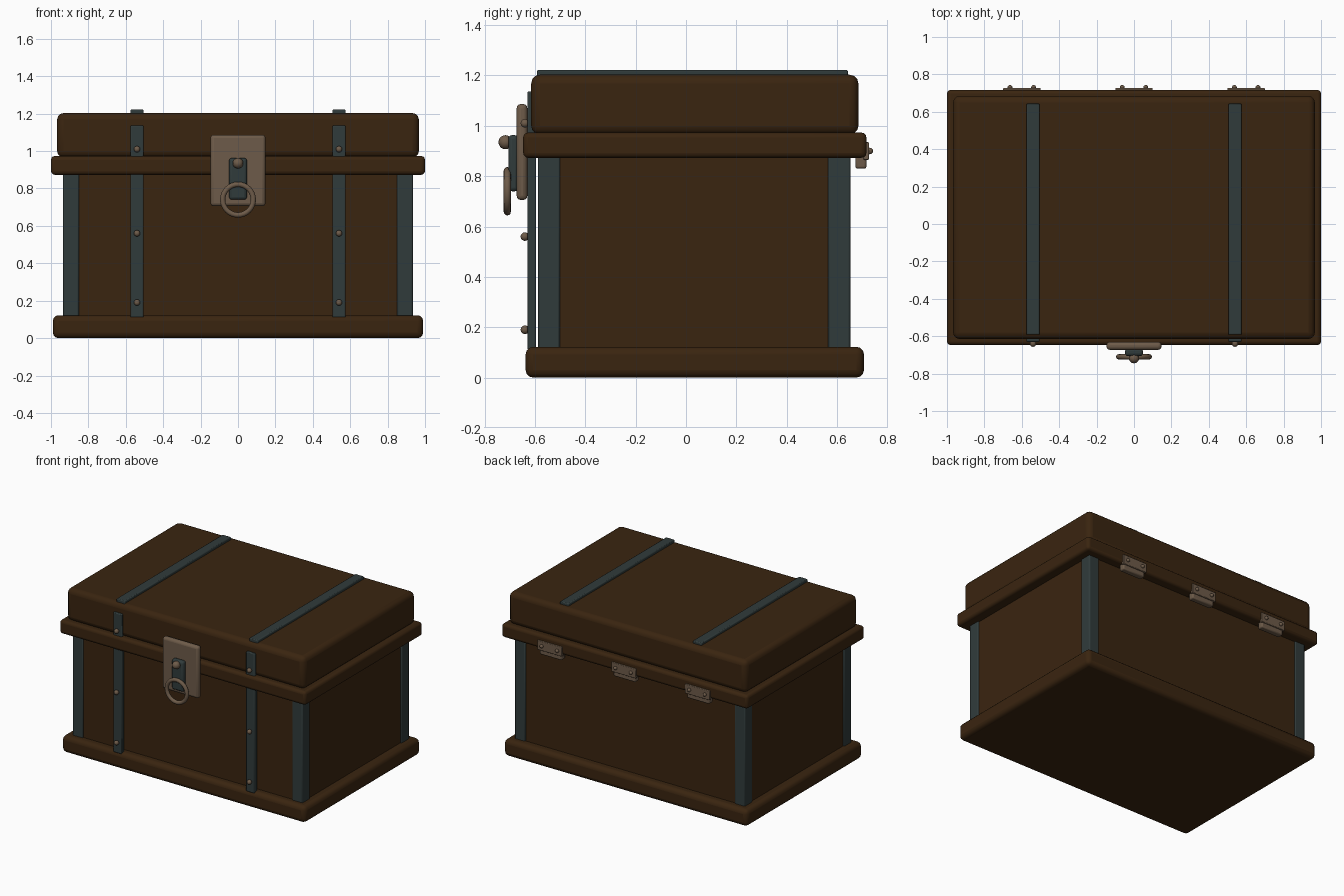
import bpy
import math

if "Cube" in bpy.data.objects:
    bpy.data.objects.remove(bpy.data.objects["Cube"], do_unlink=True)


def material(name, rgb):
    m = bpy.data.materials.new(name)
    m.use_nodes = True
    m.diffuse_color = (*rgb, 1)
    m.node_tree.nodes["Principled BSDF"].inputs["Base Color"].default_value = (*rgb, 1)
    return m


wood = material("dark wood", (0.042, 0.018, 0.005))
iron = material("blue grey iron", (0.030, 0.044, 0.044))
brass = material("dull bronze", (0.155, 0.105, 0.067))


def finish(obj, name, mat):
    obj.name = name
    obj.data.materials.append(mat)
    bpy.ops.object.shade_smooth_by_angle(angle=math.radians(40))
    return obj


def box(name, mat, x, y, z, bevel, segments=3):
    """Bevelled box from (min, max) ranges."""
    ranges = (x, y, z)
    bpy.ops.mesh.primitive_cube_add(size=1, location=[(a + b) / 2 for a, b in ranges])
    obj = bpy.context.object
    obj.scale = [b - a for a, b in ranges]
    bpy.ops.object.transform_apply(location=False, rotation=False, scale=True)
    mod = obj.modifiers.new("rounded edges", 'BEVEL')
    mod.width = bevel
    mod.segments = segments
    return finish(obj, name, mat)


def ball(name, mat, location, radius):
    bpy.ops.mesh.primitive_uv_sphere_add(segments=16, ring_count=10, radius=radius,
                                         location=location)
    return finish(bpy.context.object, name, mat)


# Wooden chest
box("base", wood, (-0.99, 0.99), (-0.637, 0.707), (0, 0.122), 0.03)
box("body", wood, (-0.925, 0.925), (-0.578, 0.645), (0.06, 0.93), 0.01)
box("rim", wood, (-1, 1), (-0.647, 0.717), (0.873, 0.973), 0.02)
box("lid", wood, (-0.967, 0.967), (-0.615, 0.685), (0.965, 1.203), 0.035)

# Corner posts
for side, sx in (("left", 1), ("right", -1)):
    xs = sorted((sx * 0.85, sx * 0.935))
    box("front_post_" + side, iron, xs, (-0.587, -0.5), (0.1, 0.89), 0.008, 2)
    box("back_post_" + side, iron, xs, (0.565, 0.653), (0.1, 0.89), 0.008, 2)

    # Straps with rivets
    c = sx * 0.54
    strap = (c - 0.035, c + 0.035)
    box("front_strap_" + side, iron, strap, (-0.63, -0.595), (0.11, 1.137), 0.006, 2)
    box("top_strap_" + side, iron, strap, (-0.592, 0.643), (1.185, 1.222), 0.006, 2)
    for i, z in enumerate((0.19, 0.56, 1.01)):
        ball(f"strap_rivet_{side}_{i + 1}", brass, (c, -0.64, z), 0.017)

# Lock plate, hasp, knob and pull ring
box("lock_plate", brass, (-0.147, 0.147), (-0.673, -0.63), (0.705, 1.087), 0.018)
box("hasp", iron, (-0.048, 0.048), (-0.706, -0.665), (0.74, 0.963), 0.015)
ball("hasp_knob", brass, (0, -0.717, 0.935), 0.028)
bpy.ops.mesh.primitive_torus_add(major_radius=0.082, minor_radius=0.014,
                                 major_segments=32, minor_segments=12,
                                 location=(0, -0.71, 0.74),
                                 rotation=(math.pi / 2, 0, 0))
finish(bpy.context.object, "pull_ring", brass)

# Hinges at the back
for i, x in enumerate((-0.6, 0, 0.6)):
    box(f"hinge_leaf_{i + 1}", brass, (x - 0.1, x + 0.1), (0.705, 0.727),
        (0.865, 0.935), 0.004, 2)
    box(f"hinge_block_{i + 1}", brass, (x - 0.09, x + 0.09), (0.673, 0.717),
        (0.83, 0.885), 0.008, 2)
    for n, dx in enumerate((-0.063, 0.063)):
        ball(f"hinge_rivet_{i + 1}_{n + 1}", brass, (x + dx, 0.73, 0.9), 0.013)
